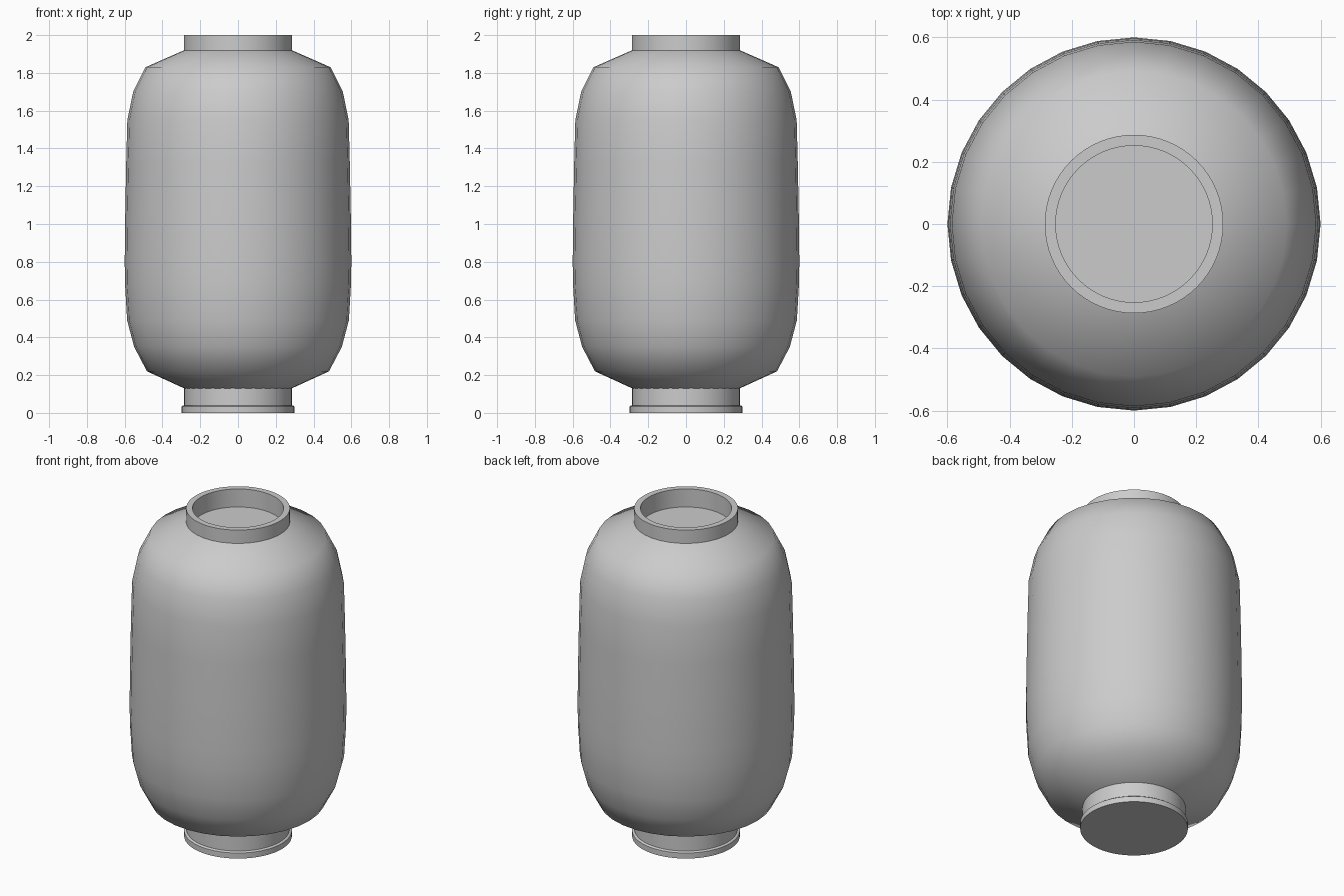
import bpy, bmesh, math

if "Cube" in bpy.data.objects:
    bpy.data.objects.remove(bpy.data.objects["Cube"])

def lathe(name, profile, sides, closed=False):
    """Spin an (r, z) profile round the z axis; r = 0 points become poles."""
    bm = bmesh.new()
    rings = []
    for r, z in profile:
        if r == 0:
            rings.append([bm.verts.new((0, 0, z))] * sides)
        else:
            rings.append([bm.verts.new((r * math.cos(2 * math.pi * i / sides),
                                        r * math.sin(2 * math.pi * i / sides), z))
                          for i in range(sides)])
    pairs = list(zip(rings, rings[1:]))
    if closed:
        pairs.append((rings[-1], rings[0]))
    for a, b in pairs:
        for i in range(sides):
            j = (i + 1) % sides
            bm.faces.new(list(dict.fromkeys((a[i], a[j], b[j], b[i]))))
    bmesh.ops.recalc_face_normals(bm, faces=bm.faces)
    me = bpy.data.meshes.new(name)
    bm.to_mesh(me)
    bm.free()
    ob = bpy.data.objects.new(name, me)
    bpy.context.collection.objects.link(ob)
    bpy.context.view_layer.objects.active = ob
    ob.select_set(True)
    bpy.ops.object.shade_smooth_by_angle(angle=math.radians(40))
    ob.select_set(False)
    return ob

# Barrel-shaped lantern shade, open at both ends
lathe("shade", [(0.285, 0.13), (0.482, 0.22), (0.55, 0.35), (0.587, 0.49),
                (0.598, 0.68), (0.60, 0.80), (0.597, 1.05), (0.592, 1.32),
                (0.586, 1.55), (0.555, 1.70), (0.49, 1.83), (0.285, 1.92)], 32)

# Top collar: open ring with a recessed floor
lathe("top_collar", [(0, 1.89), (0.252, 1.89), (0.252, 2.0), (0.287, 2.0),
                     (0.287, 1.90), (0.27, 1.88), (0, 1.88)], 64)

# Bottom collar and the slightly wider base plate
lathe("bottom_collar", [(0, 0.14), (0.285, 0.14), (0.285, 0.03), (0, 0.03)], 64)
lathe("base_plate", [(0, 0.04), (0.29, 0.04), (0.298, 0.034), (0.298, 0), (0, 0)], 64)
